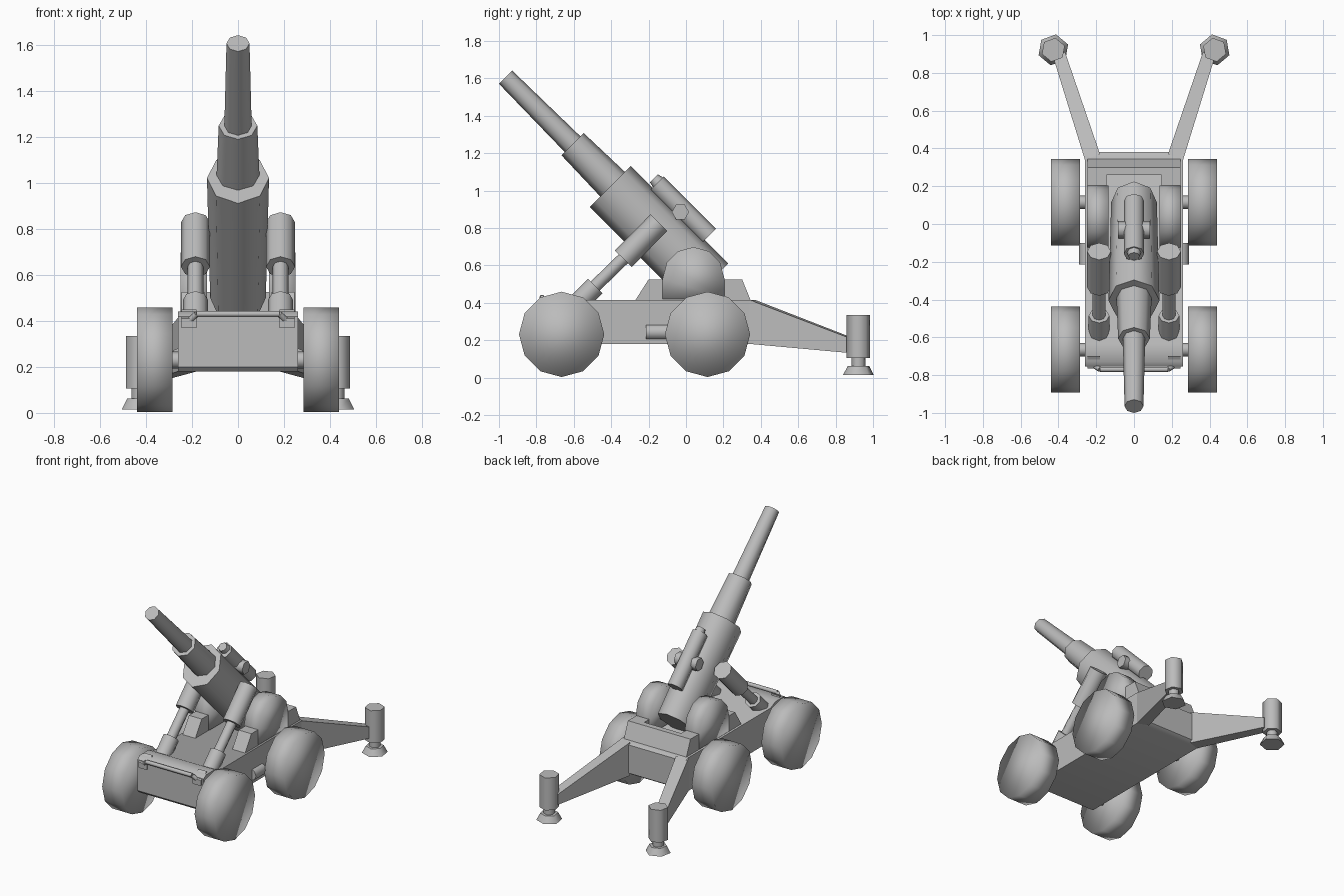
import bpy, bmesh, math
from mathutils import Vector

if "Cube" in bpy.data.objects:
    bpy.data.objects.remove(bpy.data.objects["Cube"])

steel = bpy.data.materials.new("plain_grey")
steel.diffuse_color = (0.5, 0.5, 0.5, 1)
steel.use_nodes = True
steel.node_tree.nodes["Principled BSDF"].inputs["Base Color"].default_value = steel.diffuse_color


def finish(name, bm, angle=65):
    bmesh.ops.recalc_face_normals(bm, faces=bm.faces)
    me = bpy.data.meshes.new(name)
    bm.to_mesh(me)
    bm.free()
    me.materials.append(steel)
    ob = bpy.data.objects.new(name, me)
    bpy.context.collection.objects.link(ob)
    bpy.ops.object.select_all(action='DESELECT')
    ob.select_set(True)
    bpy.context.view_layer.objects.active = ob
    if angle >= 180:
        bpy.ops.object.shade_smooth()
    elif angle:
        bpy.ops.object.shade_smooth_by_angle(angle=math.radians(angle))
    return ob


def loft(name, rings, angle=65):
    """Closed skin through a list of equal-length rings."""
    bm = bmesh.new()
    vs = [[bm.verts.new(p) for p in ring] for ring in rings]
    n = len(vs[0])
    for a, b in zip(vs, vs[1:]):
        for i in range(n):
            bm.faces.new((a[i], a[(i + 1) % n], b[(i + 1) % n], b[i]))
    bm.faces.new(vs[0])
    bm.faces.new(vs[-1])
    return finish(name, bm, angle)


def tube(name, p0, p1, r0, r1=None, sides=8, roll=0, angle=65):
    """Round bar between two points, with a vertex on each main axis."""
    p0, p1 = Vector(p0), Vector(p1)
    r1 = r0 if r1 is None else r1
    d = (p1 - p0).normalized()
    ref = Vector((0, 1, 0)) if abs(d.x) > 0.7 else Vector((1, 0, 0))
    a = (ref - d * ref.dot(d)).normalized()
    b = d.cross(a)
    t = [math.radians(roll) + math.tau * i / sides for i in range(sides)]
    return loft(name, [[p + (a * math.cos(k) + b * math.sin(k)) * r for k in t]
                       for p, r in ((p0, r0), (p1, r1))], angle)


def slab(name, profile, x0, x1, angle=0):
    """Side profile (y, z) extruded across x."""
    return loft(name, [[(x, y, z) for y, z in profile] for x in (x0, x1)], angle)


def gun(along, off, x=0):
    """Point in the frame of the raised barrel, tilted 45 degrees."""
    h = math.sqrt(0.5)
    return (x, (off - along) * h, (off + along) * h)


# Chassis with raised front lip
slab("chassis", [(-0.755, 0.20), (-0.735, 0.18), (0.35, 0.18), (0.38, 0.20),
                 (0.38, 0.40), (0.35, 0.415), (-0.58, 0.415), (-0.63, 0.44),
                 (-0.73, 0.44), (-0.755, 0.42)], -0.26, 0.26, 40)

# Rear crossbar of the saddle
slab("saddle_crossbar", [(0.26, 0.40), (0.345, 0.415), (0.30, 0.525), (0.26, 0.525)],
     -0.245, 0.245)

# Barrel stages and receiver
AX = 0.4535
tube("muzzle_barrel", gun(1.28, AX), gun(1.818, AX), 0.06, 0.05)
tube("barrel_sleeve", gun(0.98, AX), gun(1.312, AX), 0.094, 0.084)
body = tube("receiver", gun(0.272, 0.435), gun(1.008, 0.435), 0.155)
for v in body.data.vertices:
    v.co.x *= 0.87 if v.co.z - v.co.y > 0.9 else 0.78

# Recoil tube on top of the receiver, with end knob and cross pin
tube("recoil_tube", gun(0.45, 0.622), gun(0.845, 0.622), 0.054)
tube("recoil_knob", gun(0.84, 0.632), gun(0.875, 0.632), 0.038, 0.03)
tube("recoil_pin", (-0.085, -0.03, 0.885), (0.085, -0.03, 0.885), 0.046, sides=6)

# Front handle
pts = [(-0.22, -0.745, 0.39), (-0.18, -0.77, 0.43), (0.18, -0.77, 0.43), (0.22, -0.745, 0.39)]
for i in range(3):
    tube("front_handle_%d" % i, pts[i], pts[i + 1], 0.014, sides=6)

# Axles
for label, y in (("front", -0.665), ("rear", 0.115)):
    tube(label + "_axle", (-0.3, y, 0.23), (0.3, y, 0.23), 0.036)

for side, s in (("left", -1), ("right", 1)):
    # Wheels
    for label, y in (("front", -0.665), ("rear", 0.115)):
        tube("%s_%s_wheel" % (label, side), (s * 0.285, y, 0.231), (s * 0.44, y, 0.231),
             0.228, sides=12, angle=180)

    # Saddle rail and rounded cheek
    slab("saddle_rail_" + side, [(-0.27, 0.40), (-0.27, 0.415), (-0.20, 0.525),
                                 (0.30, 0.525), (0.345, 0.415), (0.345, 0.40)],
         s * 0.145, s * 0.245)
    arc = [(0.04 + 0.165 * math.cos(math.pi * i / 6), 0.53 + 0.168 * math.sin(math.pi * i / 6))
           for i in range(7)]
    slab("cheek_" + side, [(-0.125, 0.42)] + arc[::-1] + [(0.205, 0.42)],
         s * 0.135, s * 0.25, 180)

    # Elevating strut: base, rod, cylinder
    x = s * 0.185
    tube("strut_base_" + side, (x, -0.59, 0.385), (x, -0.485, 0.49), 0.055)
    tube("strut_rod_" + side, (x, -0.50, 0.475), (x, -0.32, 0.65), 0.034)
    tube("strut_cylinder_" + side, (x, -0.335, 0.635), (x, -0.145, 0.828), 0.063)

    # Side canister and handle bracket
    tube("side_canister_" + side, (s * 0.25, -0.215, 0.243), (s * 0.25, -0.10, 0.243), 0.042)
    slab("handle_bracket_" + side, [(-0.765, 0.37), (-0.765, 0.41), (-0.70, 0.45), (-0.69, 0.41)],
         s * 0.18, s * 0.245)

    # Tapered trail leg
    loft("trail_leg_" + side, [
        [(s * 0.18, 0.37, 0.18), (s * 0.26, 0.34, 0.18),
         (s * 0.26, 0.34, 0.415), (s * 0.18, 0.37, 0.415)],
        [(s * 0.365, 0.91, 0.13), (s * 0.43, 0.89, 0.13),
         (s * 0.43, 0.89, 0.205), (s * 0.365, 0.91, 0.205)]], 0)

    # Stabiliser jack: column, neck, foot
    fx, fy = s * 0.427, 0.922
    for part, z0, z1, r0, r1 in (("column", 0.105, 0.335, 0.064, 0.064),
                                 ("neck", 0.055, 0.11, 0.038, 0.038),
                                 ("foot", 0.015, 0.062, 0.083, 0.058)):
        tube("jack_%s_%s" % (part, side), (fx, fy, z0), (fx, fy, z1), r0, r1,
             sides=6, roll=-s * 20)
